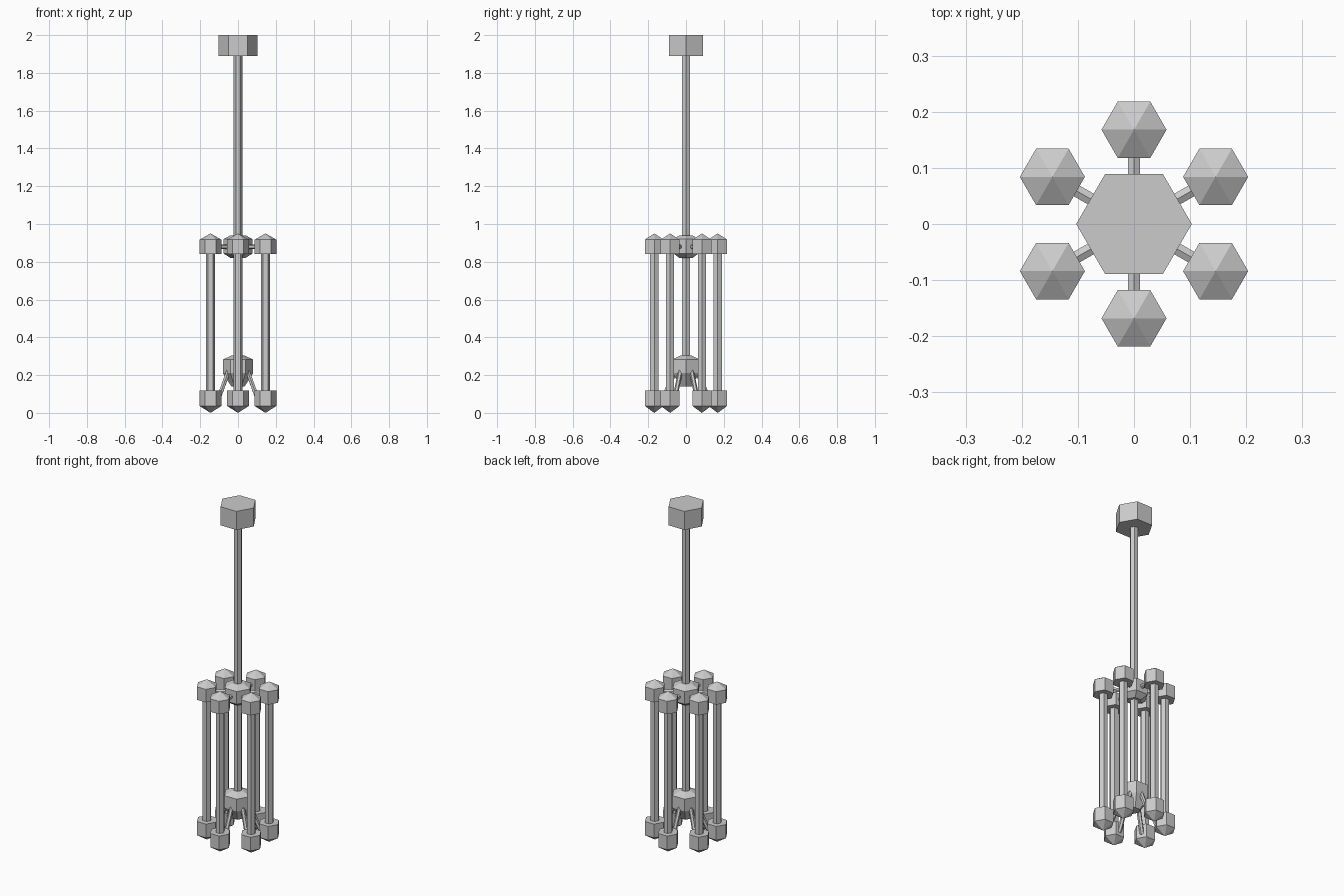
import bpy, bmesh
from math import sin, cos, pi
from mathutils import Vector, Matrix

cube = bpy.data.objects.get("Cube")
if cube:
    bpy.data.objects.remove(cube)

metal = bpy.data.materials.new("grey metal")
metal.use_nodes = True
grey = (0.6, 0.6, 0.6, 1)
metal.diffuse_color = grey
metal.node_tree.nodes["Principled BSDF"].inputs["Base Color"].default_value = grey


def hex_lathe(name, profile, center=(0, 0)):
    """Six-sided solid from (radius, height) rings; radius 0 makes a point."""
    bm = bmesh.new()
    rings = []
    for r, z in profile:
        angles = [i * pi / 3 for i in range(6)] if r else [0]
        rings.append([bm.verts.new((center[0] + r * cos(a), center[1] + r * sin(a), z))
                      for a in angles])
    for a, b in zip(rings, rings[1:]):
        for i in range(6):
            j = (i + 1) % 6
            corners = [a[i % len(a)], a[j % len(a)], b[j % len(b)], b[i % len(b)]]
            bm.faces.new(list(dict.fromkeys(corners)))
    for ring in (rings[0], rings[-1]):
        if len(ring) > 1:
            bm.faces.new(ring)
    return finish(name, bm)


def bar(name, start, end, radius):
    """Six-sided bar between two points."""
    start, end = Vector(start), Vector(end)
    axis = end - start
    turn = axis.to_track_quat('Z', 'Y').to_matrix().to_4x4()
    bm = bmesh.new()
    bmesh.ops.create_cone(bm, cap_ends=True, segments=6, radius1=radius,
                          radius2=radius, depth=axis.length,
                          matrix=Matrix.Translation((start + end) / 2) @ turn)
    return finish(name, bm)


def finish(name, bm):
    bmesh.ops.recalc_face_normals(bm, faces=bm.faces[:])
    mesh = bpy.data.meshes.new(name)
    bm.to_mesh(mesh)
    bm.free()
    mesh.materials.append(metal)
    obj = bpy.data.objects.new(name, mesh)
    bpy.context.collection.objects.link(obj)
    return obj


# Central stem, ceiling cap and the two hubs
hex_lathe("ceiling_cap", [(0.103, 1.89), (0.103, 2.0)])
hex_lathe("central_stem", [(0.023, 0.2), (0.023, 1.92)])
hex_lathe("upper_hub", [(0.04, 0.82), (0.078, 0.845), (0.078, 0.92), (0.04, 0.94)])
hex_lathe("lower_hub", [(0.035, 0.14), (0.08, 0.21), (0.08, 0.283), (0.035, 0.303)])

# Six hanging tubes with end fittings, arms and struts
for k in range(6):
    a = pi / 6 + k * pi / 3
    d = Vector((cos(a), sin(a), 0))
    c = d * 0.168
    up = Vector((0, 0, 1))
    hex_lathe(f"tube_{k + 1}", [(0.025, 0.1), (0.025, 0.86)], c)
    hex_lathe(f"upper_fitting_{k + 1}", [(0.058, 0.84), (0.058, 0.917), (0, 0.95)], c)
    hex_lathe(f"lower_fitting_{k + 1}", [(0, 0), (0.058, 0.037), (0.058, 0.118)], c)
    bar(f"upper_arm_{k + 1}", d * 0.05 + up * 0.88, c + up * 0.88, 0.0125)
    bar(f"lower_strut_{k + 1}", d * 0.055 + up * 0.23, d * 0.125 + up * 0.06, 0.0125)
